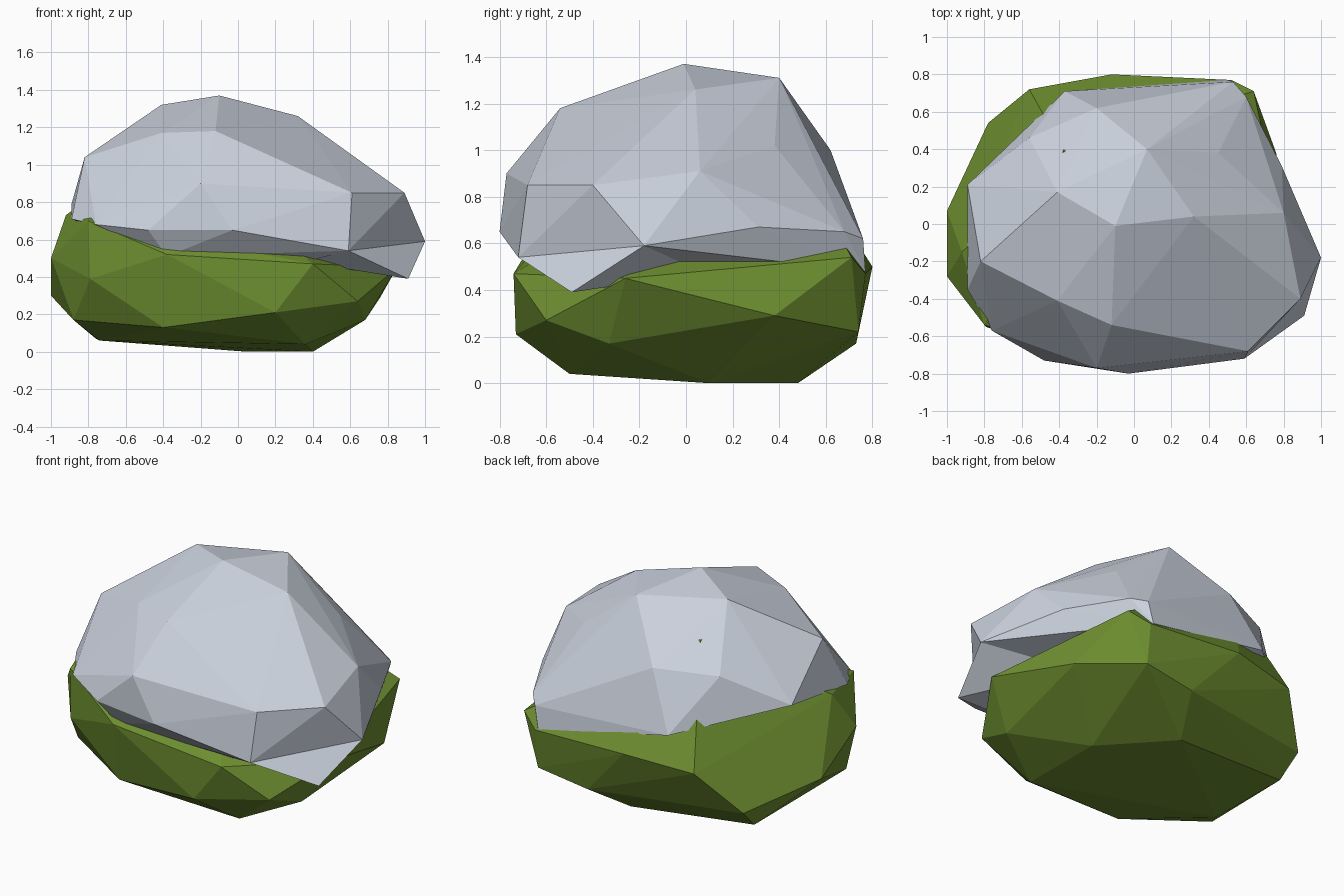
import bpy
import bmesh

# Remove the default object only
default_cube = bpy.data.objects.get("Cube")
if default_cube:
    bpy.data.objects.remove(default_cube, do_unlink=True)


def make_material(name, colour):
    material = bpy.data.materials.new(name)
    material.use_nodes = True
    material.diffuse_color = (*colour, 1)
    shader = next(node for node in material.node_tree.nodes if node.type == "BSDF_PRINCIPLED")
    shader.inputs["Base Color"].default_value = (*colour, 1)
    shader.inputs["Roughness"].default_value = 0.9
    return material


def make_boulder(name, corner_groups, material):
    """Wrap a faceted convex stone around groups of corner points."""
    bm = bmesh.new()
    for group in corner_groups.values():
        for corner in group:
            bm.verts.new(corner)
    hull = bmesh.ops.convex_hull(bm, input=bm.verts[:])
    loose = {item for item in hull["geom_interior"] + hull["geom_unused"]
             if isinstance(item, bmesh.types.BMVert)}
    bmesh.ops.delete(bm, geom=list(loose), context="VERTS")
    bmesh.ops.recalc_face_normals(bm, faces=bm.faces[:])
    mesh = bpy.data.meshes.new(name)
    bm.to_mesh(mesh)
    bm.free()
    mesh.materials.append(material)
    mesh.shade_flat()
    boulder = bpy.data.objects.new(name, mesh)
    bpy.context.scene.collection.objects.link(boulder)
    return boulder


stone_grey = make_material("stone grey", (0.60, 0.645, 0.73))
moss_green = make_material("moss green", (0.155, 0.275, 0.03))

# Upper grey stone
grey_corners = {
    "crown": [(-.1, -.01, 1.37), (-.41, .17, 1.32), (.07, .4, 1.31), (.32, .04, 1.26),
              (-.12, -.54, 1.18), (-.41, -.41, 1.17), (-.82, -.2, 1.04)],
    "front": [(-.2, -.77, .9), (-.03, -.8, .65), (-.48, -.73, .65),
              (.61, -.68, .85), (.59, -.72, .54)],
    "left": [(.89, -.4, .85), (1, -.18, .59), (.8, .06, .91),
             (.79, .31, .67), (.45, .38, 1.02)],
    "back": [(-.2, .62, 1), (.27, .6, .92), (.6, .68, .65), (.53, .76, .62),
             (.5, .77, .48), (-.37, .71, .65), (-.56, .46, .98)],
    "right": [(-.89, .21, .79), (-.89, -.35, .71), (-.76, -.57, .68)],
    "underside": [(-.38, -.66, .51), (.35, -.62, .48), (.2, .2, .4)],
}
make_boulder("upper_stone", grey_corners, stone_grey)

# Pointed lip that juts down from the front left of the grey stone
lip_corners = {
    "tip": [(.91, -.49, .39)],
    "root": [(.59, -.72, .54), (1, -.18, .59), (.35, -.6, .48), (.5, .1, .48)],
}
make_boulder("overhanging_lip", lip_corners, stone_grey)

# Lower mossy stone, cradling the grey one and rising inside it
green_corners = {
    "peak": [(-.375, .39, 1.14)],
    "base": [(.36, -.5, .04), (.4, .1, 0), (.05, .48, 0), (-.76, .4, .07), (-.74, -.15, .06)],
    "front": [(-.4, -.62, .13), (.2, -.73, .21), (.4, -.74, .47), (-.38, -.71, .52),
              (-.79, -.55, .39), (-.8, -.54, .7)],
    "left": [(.64, -.6, .27), (.68, -.33, .17), (.85, -.26, .45), (.76, .38, .29)],
    "back": [(.52, .74, .22), (.64, .71, .54), (.52, .77, .47), (-.12, .8, .5),
             (.18, .73, .17), (-.56, .72, .46)],
    "right": [(-.78, .54, .2), (-1, .07, .3), (-1, -.28, .5), (-.88, -.35, .17),
              (-.92, -.15, .73)],
}
make_boulder("mossy_base_stone", green_corners, moss_green)
